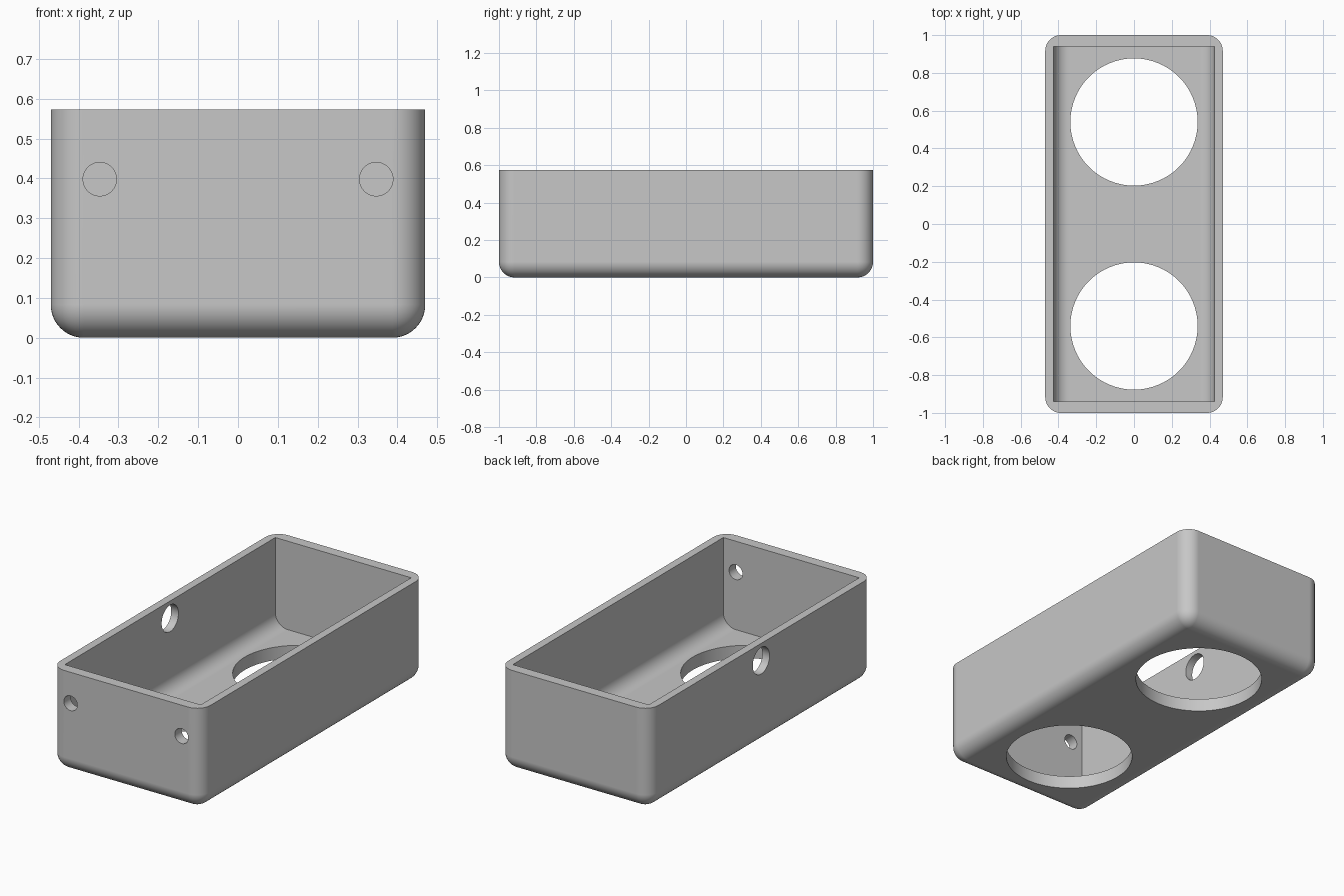
import bpy
import bmesh
from mathutils import Matrix, Vector

WIDTH, LENGTH, HEIGHT = 0.94, 2.0, 0.573
FLOOR = 0.073

if "Cube" in bpy.data.objects:
    bpy.data.objects.remove(bpy.data.objects["Cube"], do_unlink=True)

grey = bpy.data.materials.new("plain grey")
grey.use_nodes = True
colour = (0.57, 0.57, 0.57, 1)
grey.diffuse_color = colour
grey.node_tree.nodes["Principled BSDF"].inputs["Base Color"].default_value = colour


def finish(bm, name):
    mesh = bpy.data.meshes.new(name)
    bmesh.ops.recalc_face_normals(bm, faces=bm.faces)
    bm.to_mesh(mesh)
    bm.free()
    mesh.materials.append(grey)
    obj = bpy.data.objects.new(name, mesh)
    bpy.context.collection.objects.link(obj)
    return obj


def rounded_box(name, size, bottom, radius, is_round):
    """Box whose edges chosen by is_round(midpoint, direction) are rounded."""
    bm = bmesh.new()
    bmesh.ops.create_cube(bm, size=1)
    for v in bm.verts:
        v.co = Vector(a * b for a, b in zip(v.co, size))
        v.co.z += size[2] / 2 + bottom
    middle = bottom + size[2] / 2
    edges = []
    for e in bm.edges:
        mid = (e.verts[0].co + e.verts[1].co) / 2
        along = (e.verts[0].co - e.verts[1].co).normalized()
        if is_round(mid.z - middle, along):
            edges.append(e)
    bmesh.ops.bevel(bm, geom=edges, offset=radius, segments=12,
                    profile=0.5, affect='EDGES')
    return finish(bm, name)


def drill(name, centre, radius, depth, axis):
    """Cylindrical cutter along the given axis."""
    bm = bmesh.new()
    turn = Vector((0, 0, 1)).rotation_difference(Vector(axis)).to_matrix().to_4x4()
    bmesh.ops.create_cone(bm, cap_ends=True, segments=64, radius1=radius,
                          radius2=radius, depth=depth,
                          matrix=Matrix.Translation(centre) @ turn)
    return finish(bm, name)


# Outer body: uprights and bottom edges rounded, rim left sharp
tray = rounded_box("open_tray", (WIDTH, LENGTH, HEIGHT), 0, 0.083,
                   lambda z, d: z < 0.01)

# Cavity: only the two long floor edges rounded
cutters = [rounded_box("cavity_cutter", (0.85, 1.88, HEIGHT), FLOOR, 0.078,
                       lambda z, d: z < -0.01 and abs(d.y) > 0.9)]

# Two large floor openings and two small front holes
for side in (-1, 1):
    cutters.append(drill("floor_opening_cutter", (0, side * 0.54, 0.05),
                         0.337, 0.3, (0, 0, 1)))
    cutters.append(drill("front_hole_cutter", (side * 0.347, -0.97, 0.398),
                         0.042, 0.2, (0, 1, 0)))

# Single cable hole in one long wall
cutters.append(drill("side_hole_cutter", (-0.45, 0, 0.475), 0.075, 0.2, (1, 0, 0)))

# Cut, then remove the cutters
bpy.ops.object.select_all(action='DESELECT')
bpy.context.view_layer.objects.active = tray
tray.select_set(True)
for cutter in cutters:
    cutter.hide_render = True
    cut = tray.modifiers.new(cutter.name, 'BOOLEAN')
    cut.operation = 'DIFFERENCE'
    cut.solver = 'EXACT'
    cut.object = cutter
    bpy.ops.object.modifier_apply(modifier=cut.name)
    bpy.data.objects.remove(cutter, do_unlink=True)

# Smooth rounded edges with flat walls
bpy.ops.object.shade_smooth_by_angle(angle=0.6)
weighted = tray.modifiers.new("flat walls", 'WEIGHTED_NORMAL')
weighted.keep_sharp = True
